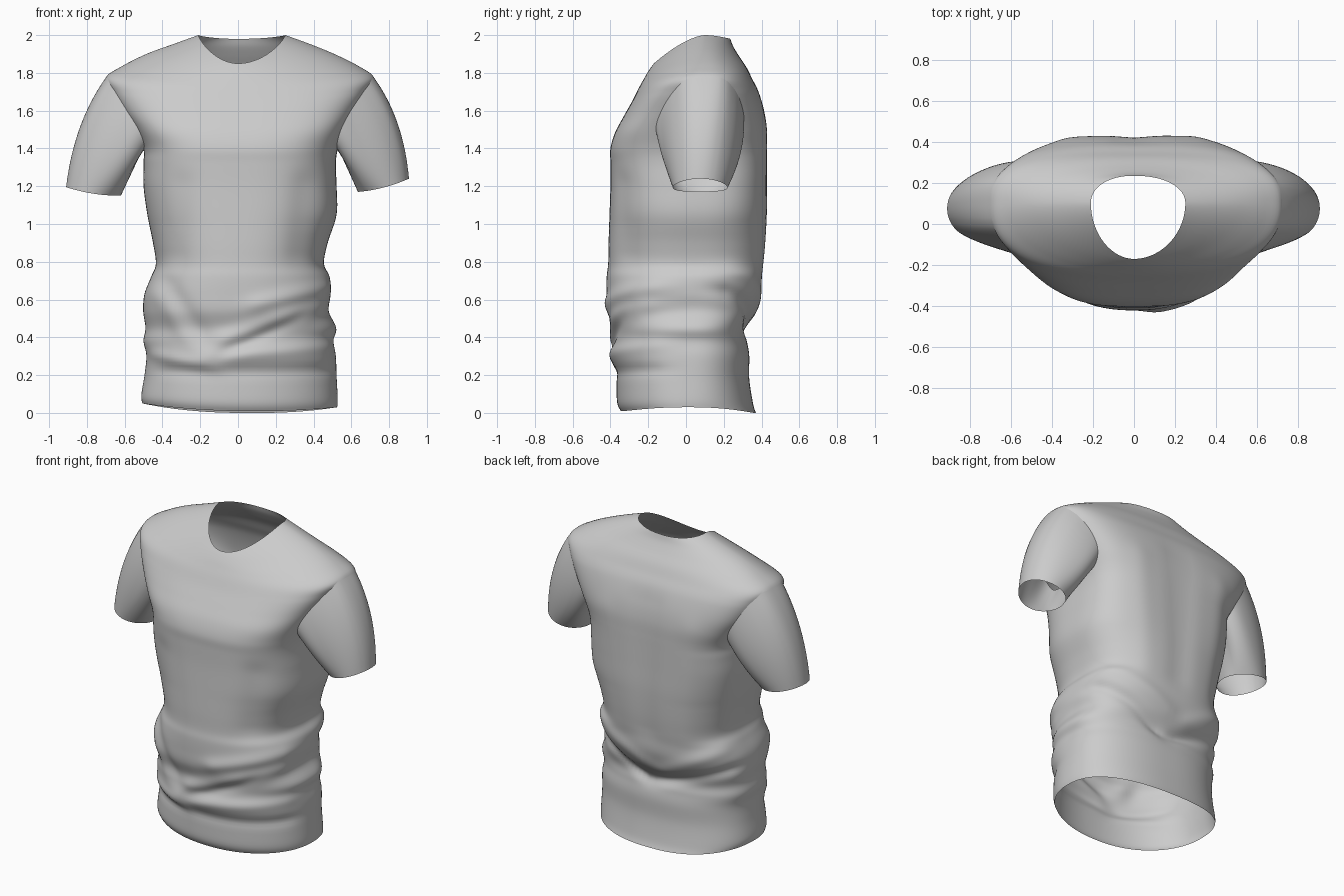
import bpy, bmesh, math
from mathutils import Vector

if "Cube" in bpy.data.objects:
    bpy.data.objects.remove(bpy.data.objects["Cube"])

COLS, SUB = 128, 6

# Torso below the armpit: z, left half-width, right half-width, front y, back y
LOWER = [
    (0.00, .505, .525, -.345, .37), (0.05, .512, .528, -.365, .355),
    (0.18, .495, .522, -.37, .335), (0.30, .485, .518, -.395, .335),
    (0.38, .50, .505, -.385, .325), (0.45, .49, .52, -.385, .32),
    (0.54, .502, .48, -.415, .365), (0.63, .495, .49, -.42, .395),
    (0.72, .46, .485, -.42, .405), (0.79, .435, .455, -.412, .415),
    (0.90, .45, .475, -.41, .425), (1.05, .48, .522, -.405, .432),
    (1.20, .50, .522, -.40, .432), (1.32, .50, .518, -.40, .432),
    (1.40, .502, .53, -.40, .432)]
# Chest to neckline: z at side/front/back, half-widths, front y, back y, side y, roundness
UPPER = [
    (1.50, 1.485, 1.50, .55, .57, -.375, .43, .08, 2.7),
    (1.60, 1.57, 1.60, .62, .63, -.33, .415, .09, 2.5),
    (1.70, 1.65, 1.70, .675, .69, -.285, .385, .10, 2.3),
    (1.775, 1.72, 1.77, .70, .72, -.25, .35, .10, 2.1),
    (1.835, 1.765, 1.83, .615, .64, -.225, .32, .10, 1.95),
    (1.90, 1.80, 1.89, .485, .51, -.205, .28, .10, 1.85),
    (1.955, 1.83, 1.94, .335, .375, -.185, .25, .10, 1.9),
    (2.00, 1.85, 1.98, .21, .25, -.17, .235, .10, 1.95)]
# Cloth folds: side (-1 front, 1 back), x0, z0, x1, z1, width, height
FOLDS = [
    (-1, .45, .66, .12, .58, .045, .018), (-1, .42, .56, -.05, .40, .045, .02),
    (-1, .30, .50, -.05, .33, .035, -.014), (-1, .48, .36, -.15, .29, .04, .012),
    (-1, .45, .22, -.35, .21, .035, -.012), (-1, -.40, .60, -.28, .42, .05, .010),
    (-1, -.36, .66, -.22, .45, .05, -.012), (-1, -.40, .30, -.15, .24, .035, .012),
    (-1, -.30, 1.20, -.33, .85, .08, -.010), (-1, .36, 1.20, .33, .85, .08, -.012),
    (1, .46, .64, .10, .44, .035, -.022), (1, -.46, .56, -.05, .43, .035, -.02),
    (1, .40, .74, .05, .56, .045, .012), (1, -.40, .68, -.10, .53, .045, .012),
    (1, 0, 1.6, 0, .8, .09, -.012), (1, .30, 1.5, .24, .8, .07, .006),
    (1, -.32, 1.5, -.26, .8, .07, .006)]


def catmull(a, b, c, d, t):
    return [.5 * (2 * q + (r - p) * t + (2 * p - 5 * q + 4 * r - s) * t * t
                  + (3 * q - p - 3 * r + s) * t ** 3) for p, q, r, s in zip(a, b, c, d)]


def fold_offset(side, x, z):
    total = 0
    for s, x0, z0, x1, z1, width, height in FOLDS:
        if s * side <= 0:
            continue
        dx, dz = x1 - x0, z1 - z0
        k = ((x - x0) * dx + (z - z0) * dz) / (dx * dx + dz * dz)
        over = max(0, -k, k - 1) * math.hypot(dx, dz)
        dist = abs((x - x0) * dz - (z - z0) * dx) / math.hypot(dx, dz)
        total += height * math.exp(-(dist / width) ** 2 - (over / .08) ** 2)
    return total * min(1, abs(side) * 2.5)


def armhole_squeeze(z):
    # narrows the columns near the sides so the armhole becomes oval
    v = (z - 1.40) / .375
    if 0 <= v <= 1:
        return .45 + .75 * math.sin(math.pi * v) ** .55
    return .45 + .55 * min(1, max(-v, v - 1) / .5)


def ring(row):
    zs, zf, zb, xl, xr, yf, yb, yc, n0 = row
    k = armhole_squeeze(zs)
    chest = max(0, min(1, (zs - 1.0) / .4)) * max(0, min(1, (2.0 - zs) / .3))
    pts = []
    for i in range(COLS):
        t = 2 * math.pi * i / COLS
        base = round(t / math.pi) * math.pi
        a = t - base
        kk = k * .88 if math.sin(t) < 0 else k
        t = base + a * (1 + (kk - 1) * math.exp(-(a / .7) ** 4))
        c, s = math.cos(t), math.sin(t)
        n = n0 + (.6 * chest + .2 if s > 0 else .4 * chest)
        x = math.copysign(abs(c) ** (2 / n), c) * (xr if c > 0 else xl)
        ys = math.copysign(abs(s) ** (2 / n), s)
        y = yc + (ys * (yb - yc) if s > 0 else ys * (yc - yf))
        z = zs + ((zb if s > 0 else zf) - zs) * abs(s) ** 1.6
        d = fold_offset(s, x, z)
        # uneven hem
        hem = .04 * c * c - .01 * c + (.01 if s < 0 else 0) * s * s
        z += hem * max(0, 1 - zs / .3)
        pts.append(Vector((x + c * d, y + s * d, z)))
    return pts


def make_object(name, grid, skip=lambda r, c: False):
    bm = bmesh.new()
    vs = [[bm.verts.new(p) for p in row] for row in grid]
    n = len(grid[0])
    for r in range(len(grid) - 1):
        for c in range(n):
            if not skip(r, c):
                e = (c + 1) % n
                bm.faces.new((vs[r][c], vs[r][e], vs[r + 1][e], vs[r + 1][c]))
    bmesh.ops.delete(bm, geom=[v for v in bm.verts if not v.link_faces], context='VERTS')
    bmesh.ops.recalc_face_normals(bm, faces=bm.faces)
    for f in bm.faces:
        f.smooth = True
    me = bpy.data.meshes.new(name)
    bm.to_mesh(me)
    bm.free()
    ob = bpy.data.objects.new(name, me)
    bpy.context.collection.objects.link(ob)
    return ob


# Shirt body, lofted from hem to neckline
keys = [(z, z, z, xl, xr, yf, yb, .01 + .04 * z, 2.15 + .3 * z) for z, xl, xr, yf, yb in LOWER] + UPPER
grid = []
for i in range(len(keys) - 1):
    for k in range(SUB):
        grid.append(ring(catmull(keys[max(i - 1, 0)], keys[i], keys[i + 1],
                                 keys[min(i + 2, len(keys) - 1)], k / SUB)))
grid.append(ring(keys[-1]))

# Armhole windows, open where the sleeves join
R0 = (len(LOWER) - 1) * SUB
R1 = (len(LOWER) + 3) * SUB
FRONT, BACK = 8, 9
HALF = COLS // 2


def in_armhole(r, c):
    right = (c + FRONT) % COLS < FRONT + BACK
    left = HALF - BACK <= c < HALF + FRONT
    return R0 <= r < R1 and (right or left)


make_object("shirt_body", grid, in_armhole)


# Sleeves, lofted from each armhole loop to a tilted cuff
def sleeve(name, sx, x_in, x_out, z_in, z_out):
    def at(r, k):
        return grid[r][k % COLS if sx > 0 else (HALF - k) % COLS]
    loop = [at(R1, -k) for k in range(FRONT)]
    loop += [at(r, -FRONT) for r in range(R1, R0, -1)]
    n_half = len(loop)
    loop += [at(R0, k) for k in range(-FRONT, BACK)]
    bottom = n_half + FRONT
    loop += [at(r, BACK) for r in range(R0, R1)]
    loop += [at(R1, k) for k in range(BACK, 0, -1)]
    n = len(loop)
    # distance along the loop, so top and bottom points line up with the cuff
    run = [0]
    for i in range(n):
        run.append(run[-1] + (loop[(i + 1) % n] - loop[i]).length)
    rows = [[] for _ in range(17)]
    for i, p in enumerate(loop):
        if i <= bottom:
            a = math.pi * run[i] / run[bottom]
        else:
            a = math.pi * (1 + (run[i] - run[bottom]) / (run[n] - run[bottom]))
        c, s = math.cos(a), math.sin(a)
        q = Vector((sx * ((x_in + x_out) / 2 + c * (x_out - x_in) / 2), .075 - .145 * s,
                    (z_in + z_out) / 2 + c * (z_out - z_in) / 2 - .012 * s * s))
        top = max(0, c)
        mid = (p + q) / 2 + Vector((sx * .065 * top, -.035 * s + .01, .05 * top))
        for j, row in enumerate(rows):
            t = j / 16
            row.append(p * (1 - t) ** 2 + mid * 2 * t * (1 - t) + q * t * t)
    make_object(name, rows)


sleeve("right_sleeve", 1, .635, .905, 1.17, 1.24)
sleeve("left_sleeve", -1, .62, .91, 1.15, 1.195)
